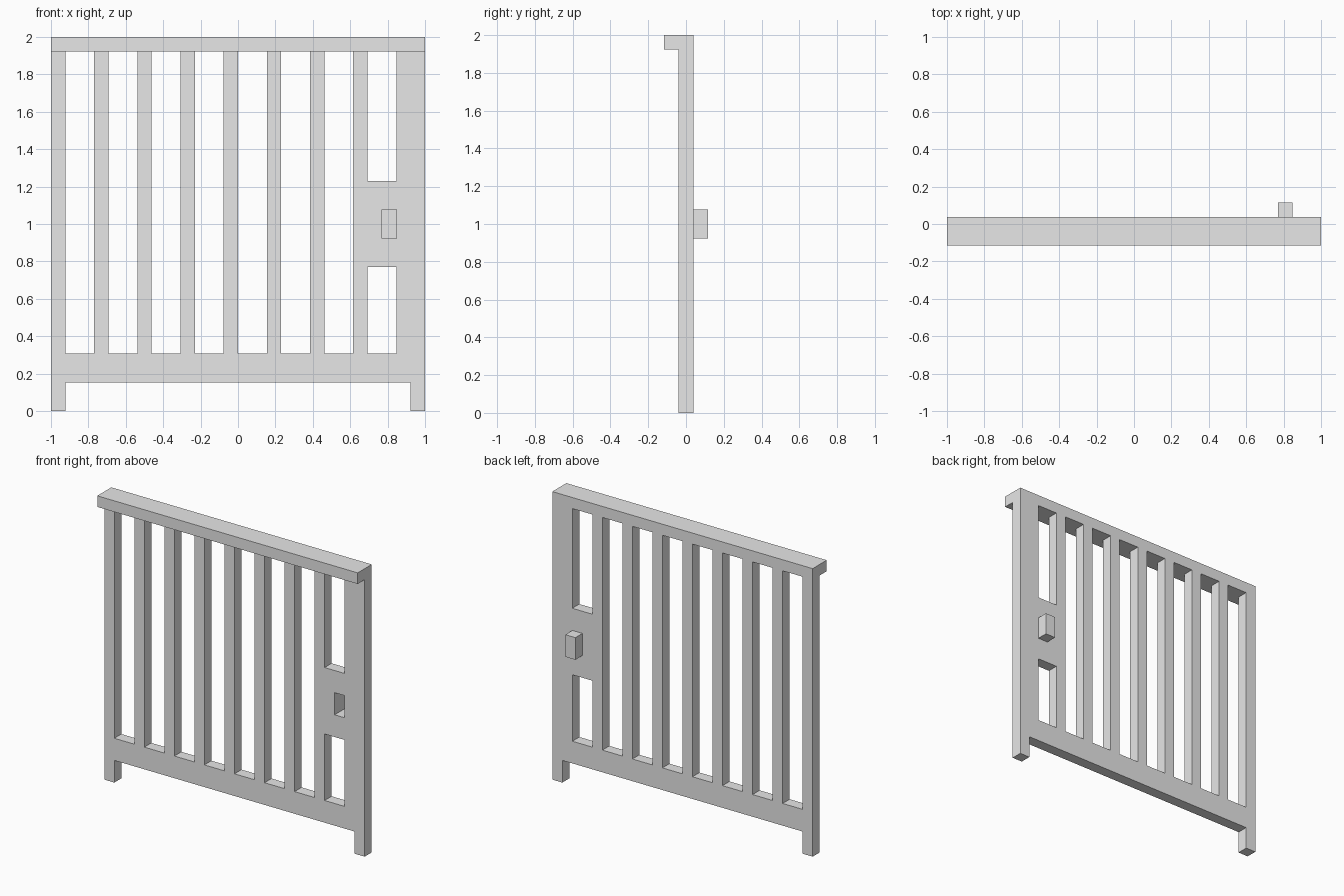
import bpy
import bmesh
from mathutils import Vector

cube = bpy.data.objects.get("Cube")
if cube:
    bpy.data.objects.remove(cube, do_unlink=True)

N = 26          # modules along each side
U = 2 / N       # module size, equal to the bar thickness
HALF = U / 2

grey = bpy.data.materials.new("light grey")
grey.use_nodes = True
colour = (0.8, 0.8, 0.8, 1)
grey.diffuse_color = colour
grey.node_tree.nodes["Principled BSDF"].inputs["Base Color"].default_value = colour


def is_lock(col, row):
    return col == 23 and row in (12, 13)


def is_solid(col, row):
    if row < 2:                        # feet
        return col in (0, N - 1)
    if row < 4 or row == N - 1:        # bottom and top rails
        return True
    if is_lock(col, row):              # lock opening
        return False
    if col > 20 and 10 <= row < 16:    # lock panel
        return True
    return col % 3 == 0 or col > 23    # bars and lock post


def sheet(bm, rule, y):
    """Flat front-facing sheet of the modules chosen by the rule."""
    for col in range(N):
        for row in range(N):
            if rule(col, row):
                x, z = -1 + col * U, row * U
                corners = ((x, z), (x + U, z), (x + U, z + U), (x, z + U))
                bm.faces.new([bm.verts.new((a, y, b)) for a, b in corners])
    bmesh.ops.remove_doubles(bm, verts=bm.verts[:], dist=U / 100)


def extrude(bm, faces, dy):
    geom = bmesh.ops.extrude_face_region(bm, geom=faces)["geom"]
    verts = [g for g in geom if isinstance(g, bmesh.types.BMVert)]
    bmesh.ops.translate(bm, verts=verts, vec=Vector((0, dy, 0)))
    return [g for g in geom if isinstance(g, bmesh.types.BMFace)]


def finish(bm, name):
    bmesh.ops.recalc_face_normals(bm, faces=bm.faces[:])
    bmesh.ops.dissolve_limit(bm, angle_limit=0.01, verts=bm.verts[:], edges=bm.edges[:])
    mesh = bpy.data.meshes.new(name)
    bm.to_mesh(mesh)
    bm.free()
    mesh.materials.append(grey)
    obj = bpy.data.objects.new(name, mesh)
    bpy.context.collection.objects.link(obj)


# Barred gate frame, with the top rail pulled forward as a ledge
bm = bmesh.new()
sheet(bm, is_solid, HALF)
back = bm.faces[:]
front = extrude(bm, back, -U)
# Close the back if the extrusion consumed the starting faces
if not any(abs(f.calc_center_median().y - HALF) < U / 10 for f in bm.faces):
    sheet(bm, is_solid, HALF)
ledge = [f for f in front if f.calc_center_median().z > 2 - U]
old_ledge = ledge[:]
extrude(bm, ledge, -U)
bmesh.ops.delete(bm, geom=[f for f in old_ledge if f.is_valid], context="FACES")
finish(bm, "gate_frame")

# Lock housing: thin shell behind the panel, open toward the front
bm = bmesh.new()
sheet(bm, is_lock, HALF)
opening = bm.faces[:]
extrude(bm, opening, U)
bmesh.ops.recalc_face_normals(bm, faces=bm.faces[:])
mouth = [f for f in bm.faces if abs(f.calc_center_median().y - HALF) < U / 10]
bmesh.ops.delete(bm, geom=mouth, context="FACES")
finish(bm, "lock_housing")
